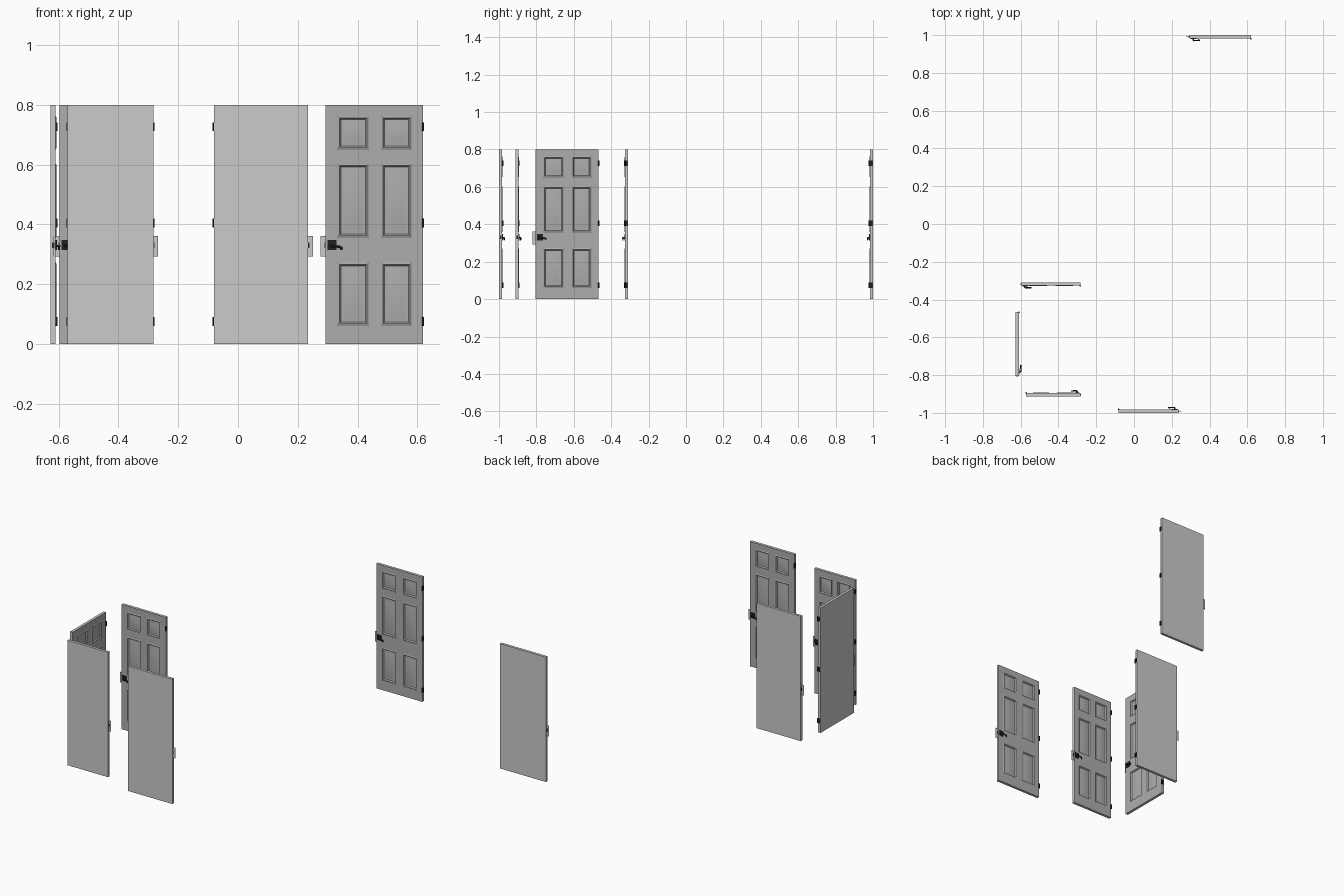
import bpy, bmesh
from math import pi
from mathutils import Matrix, Vector

if "Cube" in bpy.data.objects:
    bpy.data.objects.remove(bpy.data.objects["Cube"])

W, H, T = 0.326, 0.80, 0.017        # standard door width, height, thickness


def material(name, c):
    m = bpy.data.materials.new(name)
    m.diffuse_color = (*c, 1)
    m.use_nodes = True
    m.node_tree.nodes["Principled BSDF"].inputs["Base Color"].default_value = m.diffuse_color
    return m


GREY = material("panel_grey", (0.42, 0.42, 0.42))
LIGHT = material("plain_face", (0.64, 0.63, 0.61))
BLACK = material("black_metal", (0.015, 0.015, 0.015))


def add_mesh(name, bm, mats, place):
    me = bpy.data.meshes.new(name)
    bm.to_mesh(me)
    bm.free()
    for m in mats:
        me.materials.append(m)
    ob = bpy.data.objects.new(name, me)
    bpy.context.collection.objects.link(ob)
    ob.matrix_world = place
    return ob


def box(bm, lo, hi):
    lo, hi = Vector(lo), Vector(hi)
    m = Matrix.Translation((lo + hi) / 2) @ Matrix.Diagonal((*(hi - lo), 1))
    bmesh.ops.create_cube(bm, size=1, matrix=m)


def door_leaf(place):
    xs = [0, 0.040, 0.144, 0.187, 0.288, W]
    zs = [0, 0.062, 0.272, 0.357, 0.603, 0.651, 0.762, H]
    bm = bmesh.new()
    v = [[bm.verts.new((x, 0, z)) for z in zs] for x in xs]
    panels = []
    for i in range(len(xs) - 1):
        for j in range(len(zs) - 1):
            f = bm.faces.new((v[i][j], v[i + 1][j], v[i + 1][j + 1], v[i][j + 1]))
            if i % 2 and j % 2:
                panels.append(f)
    # sides and flat back
    rim = [e for e in bm.edges if e.is_boundary]
    ext = bmesh.ops.extrude_edge_only(bm, edges=rim)["geom"]
    back = [g for g in ext if isinstance(g, bmesh.types.BMVert)]
    bmesh.ops.translate(bm, verts=back, vec=(0, T, 0))
    bmesh.ops.holes_fill(bm, edges=[e for e in bm.edges if e.is_boundary], sides=0)
    bmesh.ops.recalc_face_normals(bm, faces=bm.faces[:])
    bm.normal_update()
    for f in bm.faces:
        f.material_index = 0 if f.normal.y < -0.5 else 1
    # raised moulding, groove, sloped raised field
    for thick, depth in ((0.003, 0.002), (0.003, 0), (0.005, -0.007),
                         (0.002, 0), (0.016, 0.004)):
        bmesh.ops.inset_individual(bm, faces=panels, thickness=thick, depth=depth,
                                   use_even_offset=True)
    ob = add_mesh("panel_door", bm, (GREY, LIGHT), place)
    bpy.ops.object.select_all(action='DESELECT')
    ob.select_set(True)
    bpy.context.view_layer.objects.active = ob
    bpy.ops.object.shade_smooth_by_angle()


def hardware(place):
    # three hinge knuckles on the hinge edge
    bm = bmesh.new()
    for z in (0.075, 0.405, 0.727):
        bmesh.ops.create_cone(bm, cap_ends=True, segments=12, radius1=0.004,
                              radius2=0.004, depth=0.030,
                              matrix=Matrix.Translation((W, -0.002, z)))
        box(bm, (W - 0.001, 0, z - 0.015), (W + 0.001, T * 0.8, z + 0.015))
    add_mesh("hinges", bm, (BLACK,), place)

    # square rose and latch bolt
    bm = bmesh.new()
    box(bm, (0.006, -0.004, 0.314), (0.037, 0.001, 0.348))
    box(bm, (-0.004, 0.004, 0.322), (0.002, 0.012, 0.340))
    add_mesh("handle_rose_and_latch", bm, (BLACK,), place)

    # thin strike plate beside the latch
    bm = bmesh.new()
    box(bm, (-0.017, T / 2 - 0.0004, 0.293), (0.003, T / 2 + 0.0004, 0.361))
    add_mesh("strike_plate", bm, (LIGHT,), place)

    # bent lever
    cu = bpy.data.curves.new("lever_handle", 'CURVE')
    cu.dimensions = '3D'
    cu.bevel_depth = 0.0038
    cu.bevel_resolution = 2
    cu.use_fill_caps = True
    sp = cu.splines.new('POLY')
    pts = [(0.020, -0.002, 0.328), (0.020, -0.009, 0.328), (0.024, -0.012, 0.327),
           (0.048, -0.011, 0.325), (0.053, -0.011, 0.322), (0.054, -0.011, 0.315)]
    sp.points.add(len(pts) - 1)
    for p, c in zip(sp.points, pts):
        p.co = (*c, 1)
    cu.materials.append(BLACK)
    ob = bpy.data.objects.new("lever_handle", cu)
    bpy.context.collection.objects.link(ob)
    ob.matrix_world = place


# handle-side corner of the panelled face, turn, width
for x, y, turn, w in ((0.293, 0.983, 0, 0.326),
                      (-0.597, -0.326, 0, 0.313),
                      (-0.610, -0.804, pi / 2, 0.337),
                      (-0.283, -0.895, pi, 0.288),
                      (0.235, -0.983, pi, 0.316)):
    place = (Matrix.Translation((x, y, 0)) @ Matrix.Rotation(turn, 4, 'Z')
             @ Matrix.Diagonal((w / W, 1, 1, 1)))
    door_leaf(place)
    hardware(place)
